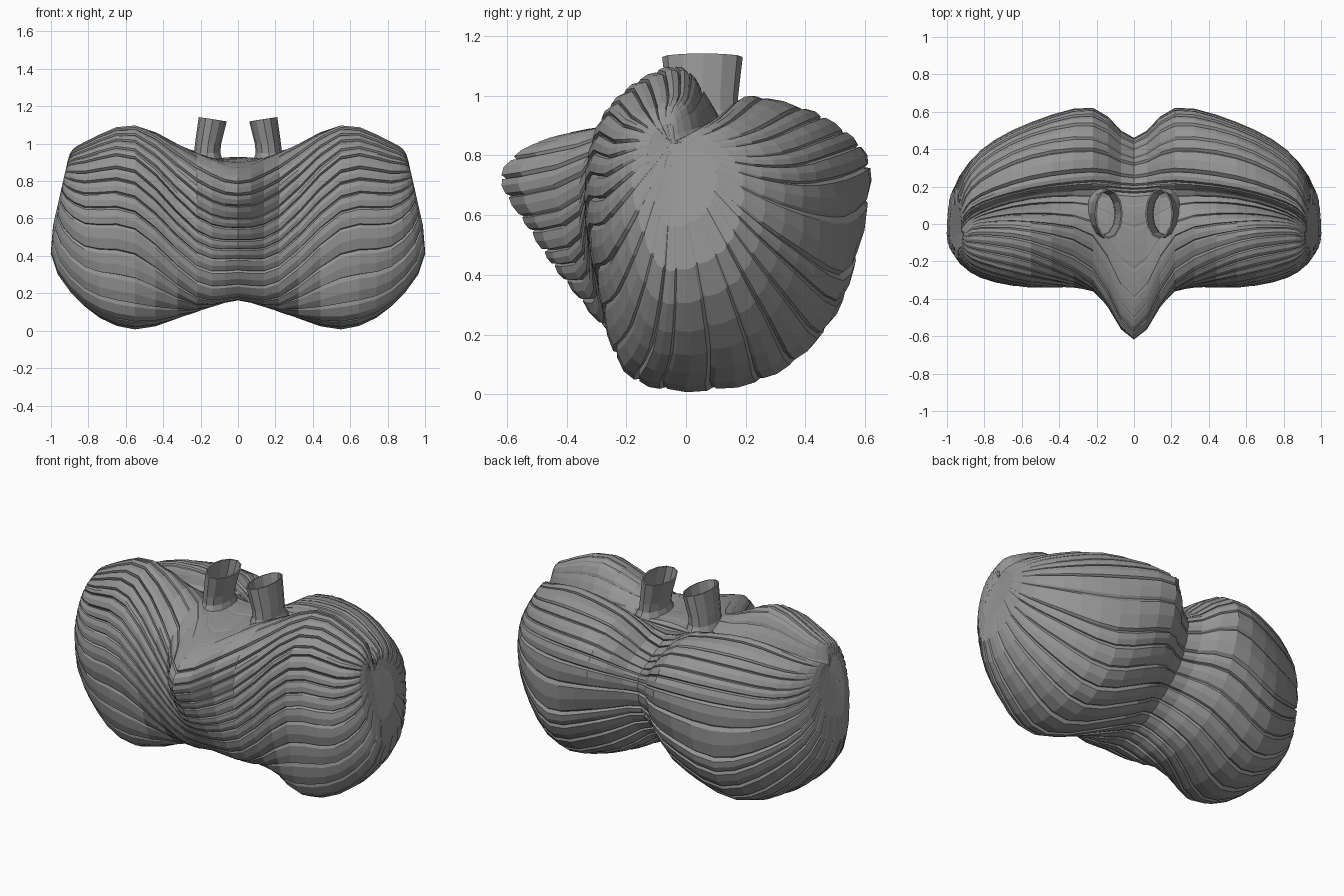
import bpy, bmesh, math, random
from mathutils import Vector

random.seed(4)
if "Cube" in bpy.data.objects:
    bpy.data.objects.remove(bpy.data.objects["Cube"], do_unlink=True)

grey = bpy.data.materials.new("tissue_grey")
grey.use_nodes = True
TONE = (0.3, 0.3, 0.3, 1)
grey.diffuse_color = TONE
grey.node_tree.nodes["Principled BSDF"].inputs["Base Color"].default_value = TONE


def add_object(name, bm):
    bmesh.ops.recalc_face_normals(bm, faces=bm.faces)
    mesh = bpy.data.meshes.new(name)
    bm.to_mesh(mesh)
    bm.free()
    mesh.materials.append(grey)
    obj = bpy.data.objects.new(name, mesh)
    bpy.context.collection.objects.link(obj)
    return obj


def spline(a, b, c, d, t):
    """Catmull-Rom between b and c."""
    return (b * 2 + (c - a) * t + (a * 2 - b * 5 + c * 4 - d) * t * t
            + (b * 3 - a - c * 3 + d) * t ** 3) * 0.5


def skin(rings):
    """Join closed rings of points into a bmesh tube."""
    bm = bmesh.new()
    loops = [[bm.verts.new(p) for p in ring] for ring in rings]
    for lo, hi in zip(loops, loops[1:]):
        for k in range(len(lo)):
            n = (k + 1) % len(lo)
            bm.faces.new((lo[k], lo[n], hi[n], hi[k]))
    return bm


# Cross-sections (y, z) from the middle outwards; each starts in the top fissure
# and runs over the front lobe, underneath and up the back lobe.
SECTIONS = [
    (0, 0, [(.1, .93), (-.42, .87), (-.62, .74), (-.52, .54), (-.4, .37), (-.22, .18),
            (0, .18), (.22, .29), (.4, .46), (.46, .68), (.36, .77), (.22, .84)]),
    (.22, 0, [(.15, .91), (-.08, .95), (-.32, .82), (-.36, .6), (-.33, .4), (-.22, .18),
              (0, .1), (.3, .16), (.53, .4), (.62, .76), (.46, .92), (.24, .96)]),
    (.55, 0, [(.14, .9), (0, 1.09), (-.15, 1.06), (-.29, .92), (-.34, .7), (-.31, .42),
              (-.18, .05), (.24, .04), (.5, .28), (.54, .72), (.42, .92), (.2, 1)]),
    (.82, 0, [(.06, .88), (0, 1), (-.1, .99), (-.22, .9), (-.28, .72), (-.27, .46),
              (-.13, .15), (.2, .18), (.36, .4), (.39, .7), (.28, .86), (.12, .93)]),
    (.92, .19, [(-.02, .86), (-.04, .94), (-.09, .93), (-.15, .88), (-.18, .78), (-.17, .62),
                (-.08, .42), (.1, .46), (.18, .58), (.19, .74), (.12, .83), (.04, .88)]),
]
POLE = Vector((.915, -.05, .84))
FOLDS, STEPS = 3, 3      # folds per control span, mesh rows per section gap

# Positions of the folds around a section: groove, two shoulders, crown
COUNT = len(SECTIONS[0][2])
edges = [(k + random.uniform(-.25, .25)) / FOLDS for k in range(COUNT * FOLDS)]
edges[0] = 0
edges.append(COUNT)
samples = []
for a, b in zip(edges, edges[1:]):
    depth = random.uniform(.014, .026)
    for f, d in ((0, depth), (.1, .007), (.5, 0), (.9, .003)):
        samples.append((a + (b - a) * f, d))


def fold_ring(x, lean, pts):
    """Fine ring of points with the fold grooves pushed inwards."""
    ctrl = [Vector((x + lean * (POLE.z - z), y, z)) for y, z in pts]
    centre = sum(ctrl, Vector()) / COUNT
    size = min(1, (ctrl[1] - ctrl[6]).length / .7)
    ring = []
    for s, d in samples:
        i = math.floor(s)
        p = spline(*[ctrl[(i + j) % COUNT] for j in (-1, 0, 1, 2)], s - i)
        # The upper middle around the stalks is nearly smooth
        calm = .15 if x < .3 and s < 1.5 else 1
        ring.append(p + (centre - p).normalized() * d * size * calm)
    return ring


# Folded body, lofted from one side pole to the other
half = [fold_ring(*s) for s in SECTIONS] + [[POLE.copy() for _ in samples]]
flip = lambda ring: [Vector((-p.x, p.y, p.z)) for p in ring]
stations = [flip(r) for r in half[:0:-1]] + half
last = len(stations) - 1
rings = []
for i in range(last):
    around = [stations[max(0, min(last, i + j))] for j in (-1, 0, 1, 2)]
    for step in range(STEPS):
        rings.append([spline(*q, step / STEPS) for q in zip(*around)])
rings.append(stations[-1])
body = skin(rings)
bmesh.ops.remove_doubles(body, verts=body.verts, dist=.0005)
add_object("folded_body", body)


# Hollow oval stalks on top, flaring into the body
def stalk(name, side):
    rings = []
    for z, x, rx, ry in ((.88, .17, .1, .16), (.95, .165, .07, .12),
                         (1.0, .16, .07, .12), (1.13, .135, .075, .135)):
        ring = []
        for k in range(12):
            a = math.tau * k / 12
            tilt = .012 * math.cos(a) if z > 1.1 else 0
            ring.append(Vector((side * (x + rx * math.cos(a)),
                                .055 + ry * math.sin(a), z + tilt)))
        rings.append(ring)
    obj = add_object(name, skin(rings))
    wall = obj.modifiers.new("wall", "SOLIDIFY")
    wall.thickness = .008


stalk("left_stalk", 1)
stalk("right_stalk", -1)
